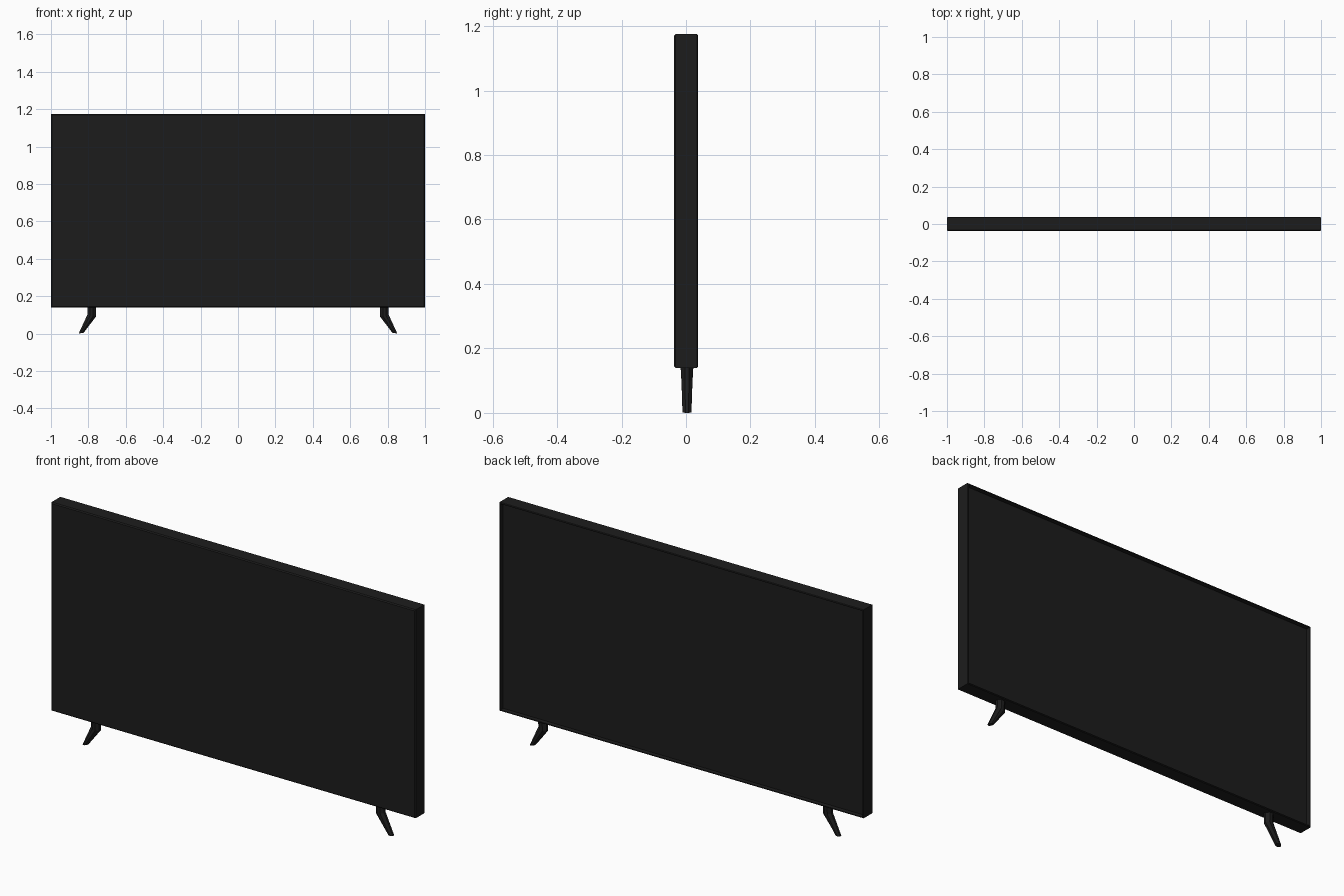
import bpy, bmesh

if "Cube" in bpy.data.objects:
    bpy.data.objects.remove(bpy.data.objects["Cube"])

black = bpy.data.materials.new("black_plastic")
black.diffuse_color = (0.012, 0.012, 0.012, 1)
black.use_nodes = True
black.node_tree.nodes["Principled BSDF"].inputs["Base Color"].default_value = black.diffuse_color


def rect(bm, hx, z0, z1, y):
    return [bm.verts.new(p) for p in ((-hx, y, z0), (hx, y, z0), (hx, y, z1), (-hx, y, z1))]


def skin(bm, loops):
    # Join consecutive loops with quads and cap both ends
    for a, b in zip(loops, loops[1:]):
        for i in range(len(a)):
            j = (i + 1) % len(a)
            bm.faces.new((a[i], a[j], b[j], b[i]))
    bm.faces.new(loops[0])
    bm.faces.new(loops[-1])
    bmesh.ops.recalc_face_normals(bm, faces=bm.faces)


def finish(bm, name):
    mesh = bpy.data.meshes.new(name)
    bm.to_mesh(mesh)
    bm.free()
    mesh.materials.append(black)
    obj = bpy.data.objects.new(name, mesh)
    bpy.context.collection.objects.link(obj)
    return obj


# Television body: chamfered front, thin rim around a recessed back
X, Z0, Z1 = 1.0, 0.14, 1.175
bm = bmesh.new()
steps = [(0.005, -0.038), (0, -0.033), (0, 0.034), (0.003, 0.037), (0.006, 0.037), (0.006, 0.015)]
skin(bm, [rect(bm, X - d, Z0 + d, Z1 - d, y) for d, y in steps])
finish(bm, "television_body")


# Splayed legs: octagonal section swept from the body down to the foot
def section(bm, x0, x1, za, zb, hy):
    cx, hx, c, yc = (x0 + x1) / 2, (x1 - x0) / 2, 0.35, 0.003
    outline = ((-1, -c), (-c, -1), (c, -1), (1, -c), (1, c), (c, 1), (-c, 1), (-1, c))
    return [bm.verts.new((cx + u * hx, yc + v * hy, (za + zb) / 2 + u * (zb - za) / 2))
            for u, v in outline]


# inner x, outer x, z at inner, z at outer, half depth
path = [(0.76, 0.805, 0.145, 0.145, 0.02),
        (0.76, 0.805, 0.09, 0.102, 0.017),
        (0.825, 0.852, 0.005, 0.0, 0.014)]
for side, label in ((-1, "left"), (1, "right")):
    bm = bmesh.new()
    loops = [section(bm, a, b, za, zb, hy) for a, b, za, zb, hy in path]
    for v in bm.verts:
        v.co.x *= side
    skin(bm, loops)
    finish(bm, label + "_leg")
